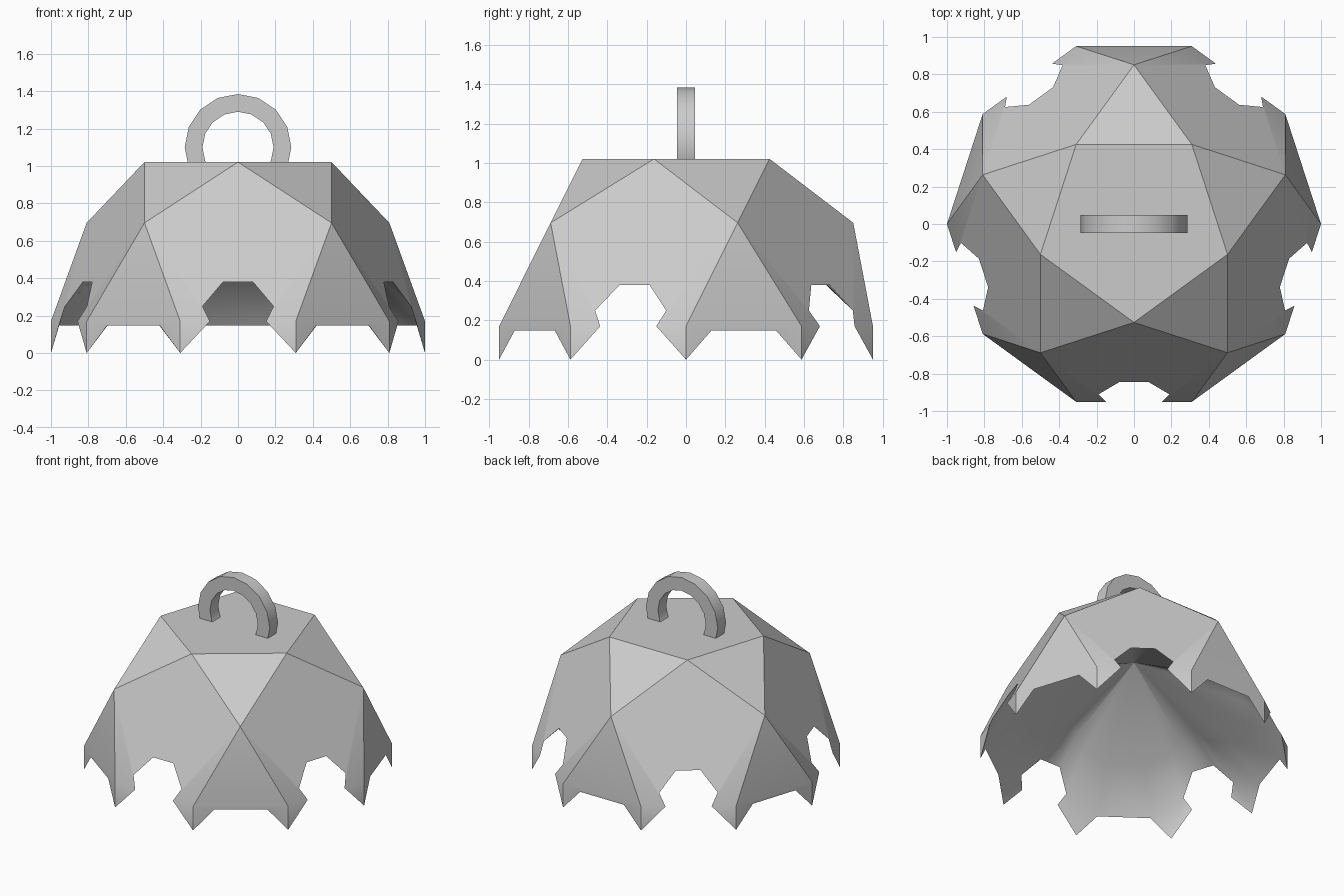
import bpy, bmesh
from math import radians, sin, cos, pi
from mathutils import Vector

cube = bpy.data.objects.get("Cube")
if cube:
    bpy.data.objects.remove(cube, do_unlink=True)

grey = bpy.data.materials.new("plain_grey")
grey.use_nodes = True
colour = (0.6, 0.6, 0.6, 1)
grey.diffuse_color = colour
grey.node_tree.nodes["Principled BSDF"].inputs["Base Color"].default_value = colour


def finish(name, bm, angle):
    bmesh.ops.remove_doubles(bm, verts=bm.verts, dist=0.0005)
    bmesh.ops.recalc_face_normals(bm, faces=bm.faces)
    mesh = bpy.data.meshes.new(name)
    bm.to_mesh(mesh)
    bm.free()
    obj = bpy.data.objects.new(name, mesh)
    bpy.context.collection.objects.link(obj)
    mesh.materials.append(grey)
    bpy.ops.object.select_all(action='DESELECT')
    obj.select_set(True)
    bpy.context.view_layer.objects.active = obj
    bpy.ops.object.shade_smooth_by_angle(angle=radians(angle))


def polar(radius, degrees, z):
    a = radians(degrees)
    return Vector((radius * cos(a), radius * sin(a), z))


EQUATOR, MIDDLE, TOP = 0.17, 0.696, 1.021
RIM, POLE = 0.148, Vector((0, 0, 0.76))

bm = bmesh.new()


def face(*points):
    bm.faces.new([bm.verts.new(p) for p in points])


def bend(p):
    # Bend of the hollow underside, between the rim point p and the pole
    return Vector((p.x * 0.75, p.y * 0.75, p.z + (POLE.z - p.z) * 0.41))


# Dome: five pentagon sides with notches, five triangle sides with a skirt
for k in range(5):
    mid = -90 + 72 * k
    apex = polar(0.526, mid, TOP)
    next_apex = polar(0.526, mid + 72, TOP)
    shoulder = [polar(0.851, mid + s * 36, MIDDLE) for s in (-1, 1)]
    corner = [polar(1, mid + s * 18, EQUATOR) for s in (-1, 1)]
    tip = [Vector((c.x, c.y, 0)) for c in corner]
    far_corner = polar(1, mid + 54, EQUATOR)
    far_tip = Vector((far_corner.x, far_corner.y, 0))

    # Notch outline lies in the sloping pentagon
    out = polar(1, mid, 0)
    side = polar(1, mid + 90, 0)

    def notch(x, z):
        return out * (0.951 - (z - EQUATOR) * 0.5) + side * x + Vector((0, 0, z))

    outline = [(0.15, EQUATOR), (0.19, 0.25), (0.08, 0.38)]
    left = [notch(-x, z) for x, z in outline]
    right = [notch(x, z) for x, z in outline]
    face(apex, shoulder[0], corner[0], *left, *reversed(right), corner[1], shoulder[1])
    face(apex, next_apex, shoulder[1])
    face(shoulder[1], corner[1], far_corner)

    # Skirt and pointed feet
    rim = [tip[1].lerp(far_tip, t) + Vector((0, 0, RIM)) for t in (0.22, 0.78)]
    face(corner[1], tip[1], rim[0], rim[1], far_tip, far_corner)
    back_rim = tip[0].lerp(polar(1, mid - 54, 0), 0.22) + Vector((0, 0, RIM))
    for c, t, n, r in ((corner[0], tip[0], left, back_rim), (corner[1], tip[1], right, rim[0])):
        face(c, t, n[0])
        face(t, r, n[1], n[0])

    # Hollow underside rises from the rim to a central pole
    path = [back_rim, left[1], left[2], right[2], right[1], rim[0], rim[1]]
    for a, b in zip(path, path[1:]):
        face(a, b, bend(b), bend(a))
        face(bend(a), bend(b), POLE)

face(*[polar(0.526, -90 + 72 * k, TOP) for k in range(5)])
finish("dome", bm, 35)

# Handle: flat-sided ring sunk into the top
bm = bmesh.new()
SEGMENTS = 16
section = [(0.285, -0.047), (0.285, 0.047), (0.19, 0.047), (0.19, -0.047)]
rings = []
for i in range(SEGMENTS):
    a = 2 * pi * i / SEGMENTS
    rings.append([bm.verts.new((r * cos(a), y, 1.1 + r * sin(a))) for r, y in section])
for i, ring in enumerate(rings):
    following = rings[(i + 1) % SEGMENTS]
    for j in range(4):
        n = (j + 1) % 4
        bm.faces.new((ring[j], ring[n], following[n], following[j]))
finish("handle_ring", bm, 30)
